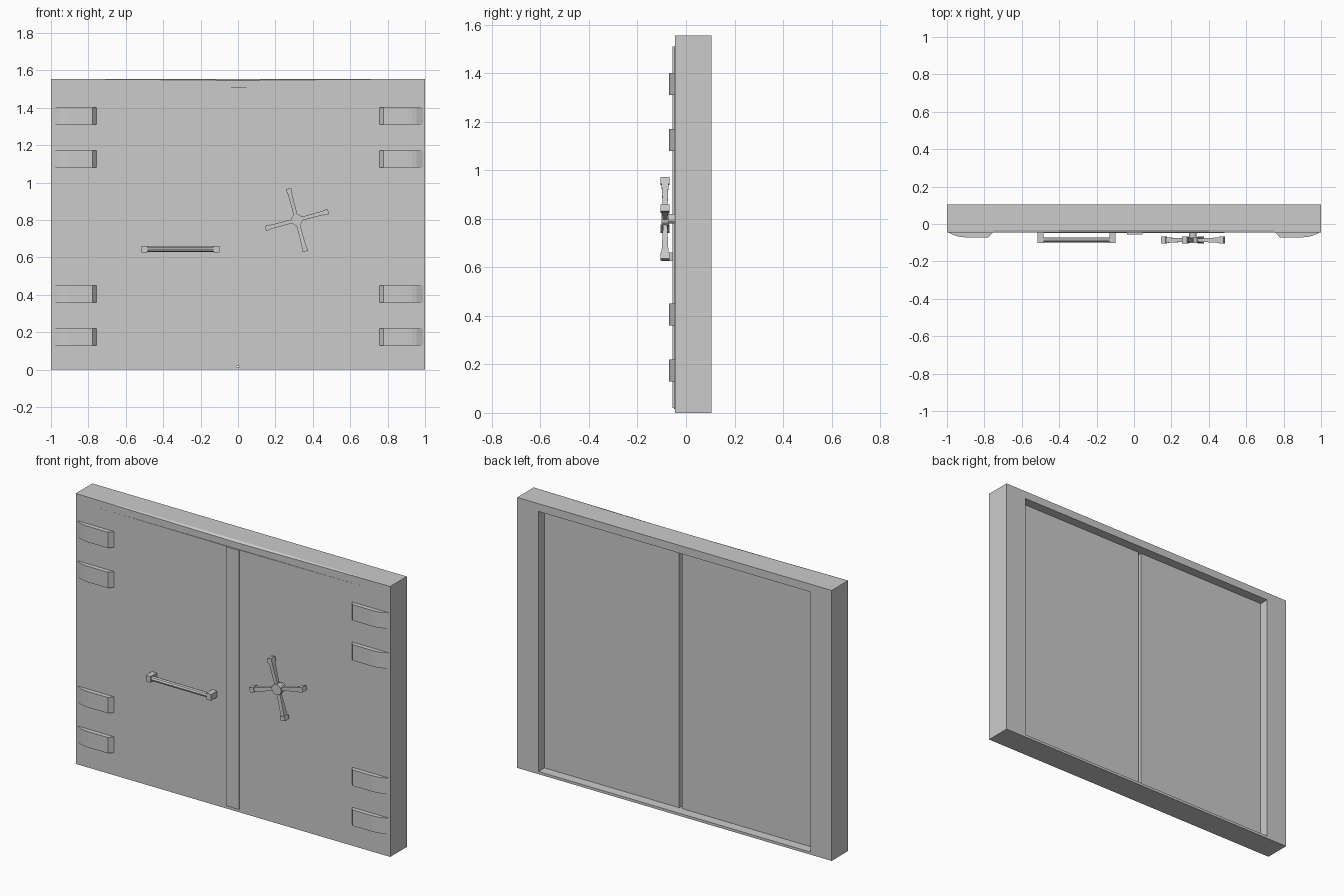
import bpy, bmesh, math
from mathutils import Matrix, Vector

if "Cube" in bpy.data.objects:
    bpy.data.objects.remove(bpy.data.objects["Cube"])

FRONT, BACK, TOP = -0.045, 0.105, 1.555


def finish(bm, name):
    bmesh.ops.recalc_face_normals(bm, faces=bm.faces)
    me = bpy.data.meshes.new(name)
    bm.to_mesh(me)
    bm.free()
    ob = bpy.data.objects.new(name, me)
    bpy.context.collection.objects.link(ob)
    return ob


def loft(bm, a, b):
    """Closed solid between two matching outlines."""
    va = [bm.verts.new(p) for p in a]
    vb = [bm.verts.new(p) for p in b]
    n = len(va)
    for i in range(n):
        j = (i + 1) % n
        bm.faces.new((va[i], va[j], vb[j], vb[i]))
    bm.faces.new(va)
    bm.faces.new(vb[::-1])


def prism(name, profile, z0, z1, side=1):
    """Extrude an x-y profile upward, optionally mirrored in x."""
    bm = bmesh.new()
    loft(bm, [(x * side, y, z0) for x, y in profile],
         [(x * side, y, z1) for x, y in profile])
    return finish(bm, name)


def rect(x0, x1, y0, y1):
    return [(x0, y0), (x1, y0), (x1, y1), (x0, y1)]


def cylinder(name, p, q, r, sides):
    p, q = Vector(p), Vector(q)
    bm = bmesh.new()
    rot = (q - p).to_track_quat('Z', 'Y').to_matrix().to_4x4()
    bmesh.ops.create_cone(bm, cap_ends=True, segments=sides, radius1=r, radius2=r,
                          depth=(q - p).length,
                          matrix=Matrix.Translation((p + q) / 2) @ rot)
    return finish(bm, name)


# Frame: open ring with a shallow chamfer bowing along the top front edge
bm = bmesh.new()
V = lambda x, y, z: bm.verts.new((x, y, z))
xs = [-1, -0.75, -0.4, 0, 0.4, 0.75, 1]
crest = [V(x, FRONT + 0.012, TOP) for x in xs]
edge = [V(x, FRONT, TOP - 0.009 * (1 - abs(x))) for x in xs]
fl, fr = V(-1, FRONT, 0), V(1, FRONT, 0)
bo = [V(x, BACK, z) for x, z in ((-1, 0), (1, 0), (1, TOP), (-1, TOP))]
inner = ((-0.865, 0.015), (0.865, 0.015), (0.865, 1.51), (-0.865, 1.51))
fi = [V(x, FRONT, z) for x, z in inner]
bi = [V(x, BACK, z) for x, z in inner]
for i in range(6):
    bm.faces.new((edge[i], edge[i + 1], crest[i + 1], crest[i]))
bm.faces.new(crest + [bo[2], bo[3]])
bm.faces.new(edge + [fi[2], fi[3]])
bm.faces.new((fl, fr, fi[1], fi[0]))
bm.faces.new((fl, fi[0], fi[3], edge[0]))
bm.faces.new((fr, edge[-1], fi[2], fi[1]))
bm.faces.new((fl, edge[0], crest[0], bo[3], bo[0]))
bm.faces.new((fr, bo[1], bo[2], crest[-1], edge[-1]))
bm.faces.new((fl, bo[0], bo[1], fr))
for i in range(4):
    j = (i + 1) % 4
    bm.faces.new((bo[i], bo[j], bi[j], bi[i]))
    bm.faces.new((fi[i], fi[j], bi[j], bi[i]))
finish(bm, "frame")

# Door leaves and hinge covers on both sides
leaf = [(0.008, -0.049), (0.865, FRONT), (0.865, 0.05), (0.008, 0.05)]
hinge = [(0.755, -0.044), (0.778, -0.071), (0.905, -0.071), (0.93, -0.069),
         (0.955, -0.063), (0.99, -0.046), (0.99, -0.044)]
for label, s in (("left", -1), ("right", 1)):
    prism(label + "_door", leaf, 0.015, 1.51, s)
    for i, z in enumerate((0.13, 0.36, 1.08, 1.31)):
        prism(f"{label}_hinge_{i + 1}", hinge, z, z + 0.091, s)

# Cover strip over the seam
prism("seam_strip", rect(-0.038, 0.045, -0.055, -0.044), 0.02, 1.51)

# Pull handle
bar = cylinder("handle_bar", (-0.5, -0.085, 0.644), (-0.115, -0.085, 0.644), 0.014, 8)
for i, x in enumerate((-0.515, -0.13)):
    prism(f"handle_post_{i + 1}", rect(x, x + 0.031, -0.102, -0.044), 0.626, 0.662)

# Locking wheel: shaft, hub, and four spokes flaring to block ends
cx, cz = 0.315, 0.80
cylinder("wheel_shaft", (cx, -0.044, cz), (cx, -0.08, cz), 0.02, 12)
cylinder("wheel_hub", (cx, -0.07, cz), (cx, -0.102, cz), 0.031, 12)


def section(r, hw, y0, y1, a):
    c, s = math.cos(a), math.sin(a)
    return [(cx + r * c - w * s, y, cz + r * s + w * c)
            for w, y in ((-hw, y0), (hw, y0), (hw, y1), (-hw, y1))]


for k in range(4):
    a = math.radians(15 + 90 * k)
    bm = bmesh.new()
    loft(bm, section(0.02, 0.010, -0.094, -0.078, a), section(0.15, 0.011, -0.101, -0.072, a))
    loft(bm, section(0.147, 0.014, -0.105, -0.068, a), section(0.174, 0.014, -0.105, -0.068, a))
    finish(bm, f"wheel_spoke_{k + 1}")
